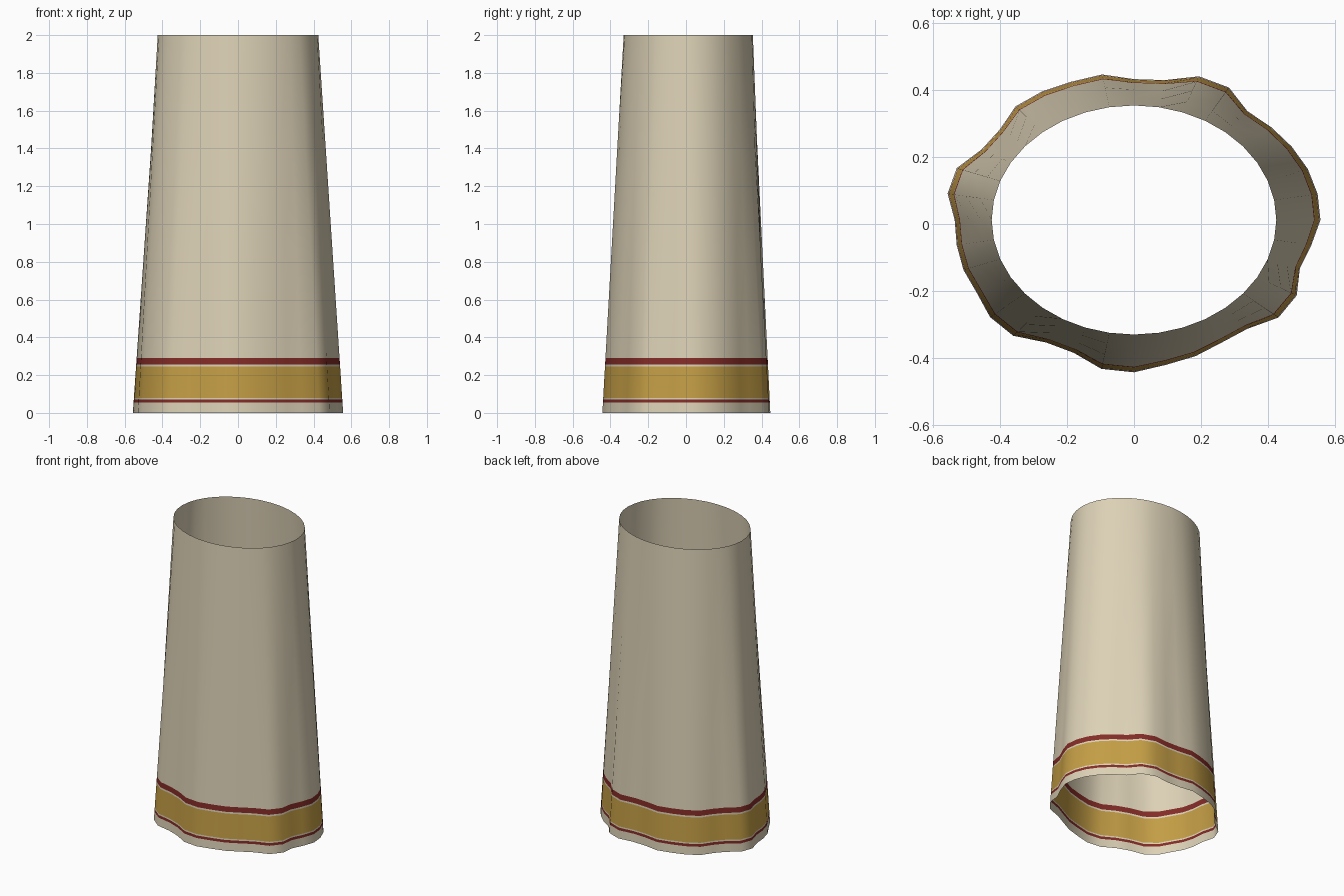
import bpy
import bmesh
from math import cos, sin, tau

cube = bpy.data.objects.get("Cube")
if cube:
    bpy.data.objects.remove(cube, do_unlink=True)


def make_material(name, rgb):
    mat = bpy.data.materials.new(name)
    mat.use_nodes = True
    mat.diffuse_color = (*rgb, 1)
    bsdf = mat.node_tree.nodes["Principled BSDF"]
    bsdf.inputs["Base Color"].default_value = (*rgb, 1)
    bsdf.inputs["Roughness"].default_value = 0.8
    return mat


CREAM, GOLD, RED = range(3)
materials = [
    make_material("cream cloth", (0.72, 0.64, 0.47)),
    make_material("gold band", (0.55, 0.34, 0.06)),
    make_material("dark red trim", (0.23, 0.025, 0.02)),
]

# Oval waist, and the flare of each fold at the hem
HEIGHT, WAIST_X, WAIST_Y, CENTRE_Y = 2.0, 0.425, 0.342, 0.012
FLARE = [1.31, 1.31, 1.3, 1.28, 1.26, 1.24, 1.335, 1.335, 1.24,
         1.23, 1.29, 1.285, 1.295, 1.295, 1.23, 1.235, 1.325, 1.33,
         1.26, 1.265, 1.275, 1.275, 1.32, 1.32, 1.235, 1.235, 1.32,
         1.33, 1.285, 1.265, 1.235, 1.24, 1.325, 1.32, 1.24, 1.265]

# Upper height and colour of each horizontal strip, from the hem up
STRIPS = [(0.054, CREAM), (0.071, RED), (0.08, CREAM), (0.245, GOLD),
          (0.256, CREAM), (0.291, RED), (0.8, CREAM), (1.4, CREAM), (HEIGHT, CREAM)]


def add_ring(bm, z):
    ring = []
    for i, flare in enumerate(FLARE):
        angle = tau * i / len(FLARE)
        r = flare + (1 - flare) * z / HEIGHT
        ring.append(bm.verts.new((WAIST_X * r * cos(angle),
                                  CENTRE_Y + WAIST_Y * r * sin(angle), z)))
    return ring


# Open cloth tube with striped hem
bm = bmesh.new()
lower = add_ring(bm, 0)
for z, colour in STRIPS:
    upper = add_ring(bm, z)
    for i in range(len(FLARE)):
        j = (i + 1) % len(FLARE)
        face = bm.faces.new((lower[i], lower[j], upper[j], upper[i]))
        face.material_index = colour
        face.smooth = True
    lower = upper

mesh = bpy.data.meshes.new("skirt")
bm.to_mesh(mesh)
bm.free()
for mat in materials:
    mesh.materials.append(mat)
skirt = bpy.data.objects.new("skirt", mesh)
bpy.context.collection.objects.link(skirt)
